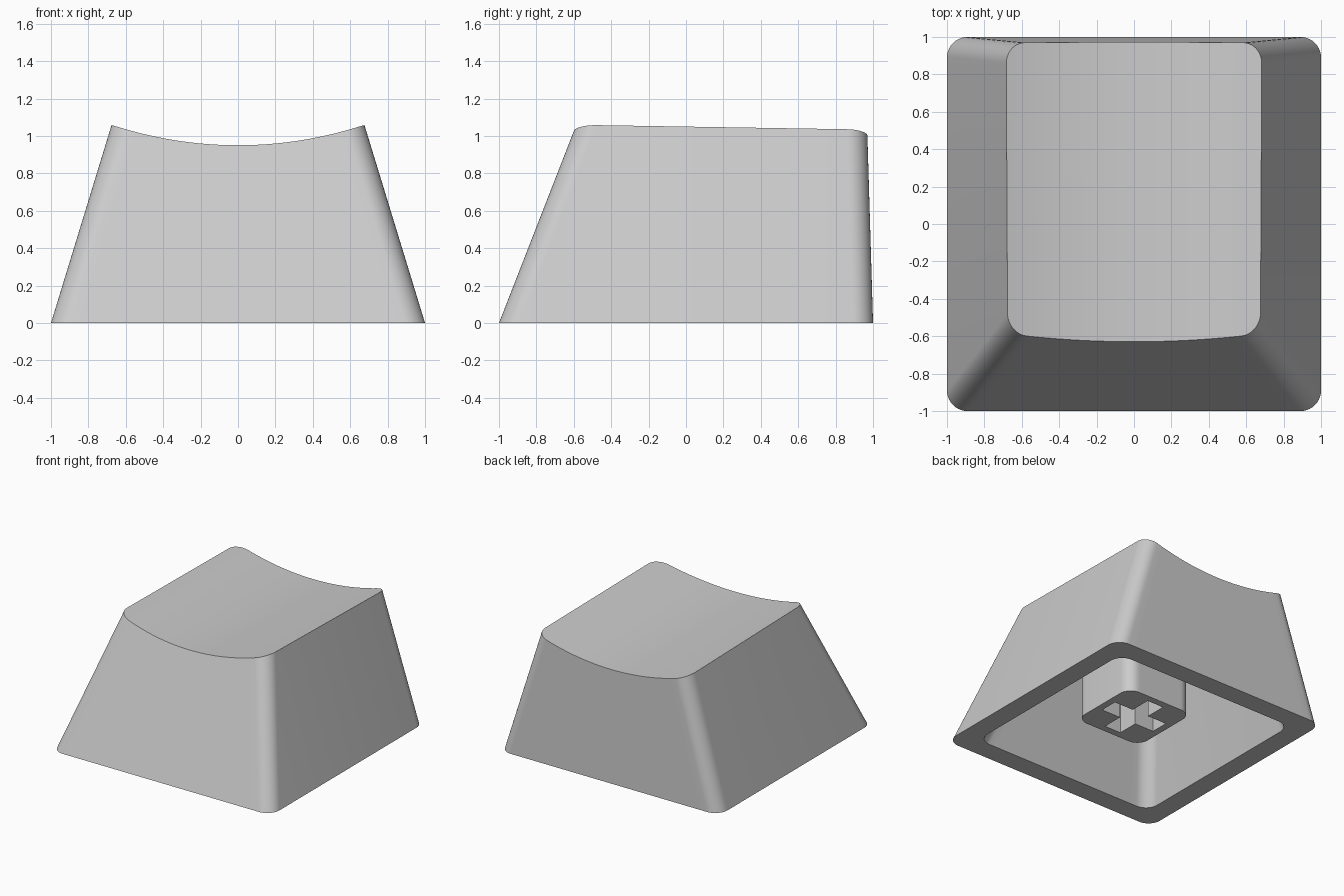
import bpy
import bmesh
from math import sin, cos, pi, sqrt
from mathutils import Vector

cube = bpy.data.objects.get("Cube")
if cube:
    bpy.data.objects.remove(cube)

grey = bpy.data.materials.new("light grey plastic")
grey.use_nodes = True
colour = (0.6, 0.6, 0.6, 1)
grey.diffuse_color = colour
grey.node_tree.nodes["Principled BSDF"].inputs["Base Color"].default_value = colour

ARC, COLS = 10, 24          # segments per corner and along the front and back
DISH_RADIUS = 2.13
SLOPE_SIDE, SLOPE_FRONT, SLOPE_BACK = 0.306, 0.39, 0.03


def ring(x, front, back, r, z):
    """Rounded rectangle: front chain left to right, then back chain right to left."""
    half = [(x - r + r * sin(a), r - r * cos(a))
            for a in (i * pi / 2 / ARC for i in range(ARC + 1))]
    mid = [((x - r) * (2 * i / COLS - 1), 0) for i in range(1, COLS)]
    chain = [(-px, d) for px, d in reversed(half)] + mid + half
    return ([Vector((px, front + d, z)) for px, d in chain] +
            [Vector((px, back - d, z)) for px, d in reversed(chain)])


def tapered(inset, z):
    """Section of the sloping walls at height z, moved inwards by inset."""
    w = 1 - inset
    return ring(w - SLOPE_SIDE * z, -w + SLOPE_FRONT * z, w - SLOPE_BACK * z, 0.11, z)


def dish(x, y):
    return 0.95 + DISH_RADIUS - sqrt(DISH_RADIUS ** 2 - x * x) - 0.018 * (y + 0.6)


def bridge(bm, a, b):
    for i in range(len(a)):
        j = (i + 1) % len(a)
        bm.faces.new((a[i], a[j], b[j], b[i]))


def add_ring(bm, points):
    return [bm.verts.new(p) for p in points]


def finish(bm, name):
    bmesh.ops.recalc_face_normals(bm, faces=bm.faces)
    mesh = bpy.data.meshes.new(name)
    bm.to_mesh(mesh)
    bm.free()
    mesh.materials.append(grey)
    obj = bpy.data.objects.new(name, mesh)
    bpy.context.collection.objects.link(obj)
    bpy.ops.object.select_all(action='DESELECT')
    obj.select_set(True)
    bpy.context.view_layer.objects.active = obj
    bpy.ops.object.shade_smooth_by_angle(angle=pi / 6)
    return obj


# Hollow shell: sloping walls run up until they meet the scooped top
WALL, CEILING = 0.167, 0.78
bm = bmesh.new()
low, high = tapered(0, 0), tapered(0, 1)
rim = []
for p, q in zip(low, high):
    t = 1
    for _ in range(12):
        hit = p.lerp(q, t)
        t = dish(hit.x, hit.y)
    rim.append(p.lerp(q, t))
outer_low, outer_top = add_ring(bm, low), add_ring(bm, rim)
inner_low = add_ring(bm, tapered(WALL, 0))
inner_top = add_ring(bm, tapered(WALL, CEILING))
bridge(bm, outer_low, outer_top)
bridge(bm, outer_low, inner_low)
bridge(bm, inner_low, inner_top)
bm.faces.new(inner_top)
n = len(outer_top)
for i in range(n // 2 - 1):          # scooped top in strips from front to back
    bm.faces.new((outer_top[i], outer_top[i + 1], outer_top[n - 2 - i], outer_top[n - 1 - i]))
finish(bm, "keycap_shell")

# Square stem under the ceiling with a cross-shaped socket
STEM, STEM_LOW, SOCKET_TOP = 0.307, 0.14, 0.55
ARM, SLOT = 0.25, 0.075
bm = bmesh.new()
stem_low = add_ring(bm, ring(STEM, -STEM, STEM, 0.1, STEM_LOW))
stem_top = add_ring(bm, ring(STEM, -STEM, STEM, 0.1, CEILING))
bridge(bm, stem_low, stem_top)
cross = []
for k in range(4):
    c, s = round(cos(k * pi / 2)), round(sin(k * pi / 2))
    for x, y in ((ARM, -SLOT), (ARM, SLOT), (SLOT, SLOT)):
        cross.append((c * x - s * y, s * x + c * y))
cross_low = add_ring(bm, [(x, y, STEM_LOW) for x, y in cross])
cross_top = add_ring(bm, [(x, y, SOCKET_TOP) for x, y in cross])
bridge(bm, cross_low, cross_top)
bm.faces.new(cross_top)
low_edges = [e for e in bm.edges if all(abs(v.co.z - STEM_LOW) < 1e-5 for v in e.verts)]
bmesh.ops.triangle_fill(bm, edges=low_edges, use_beauty=True, normal=(0, 0, -1))
finish(bm, "stem")
